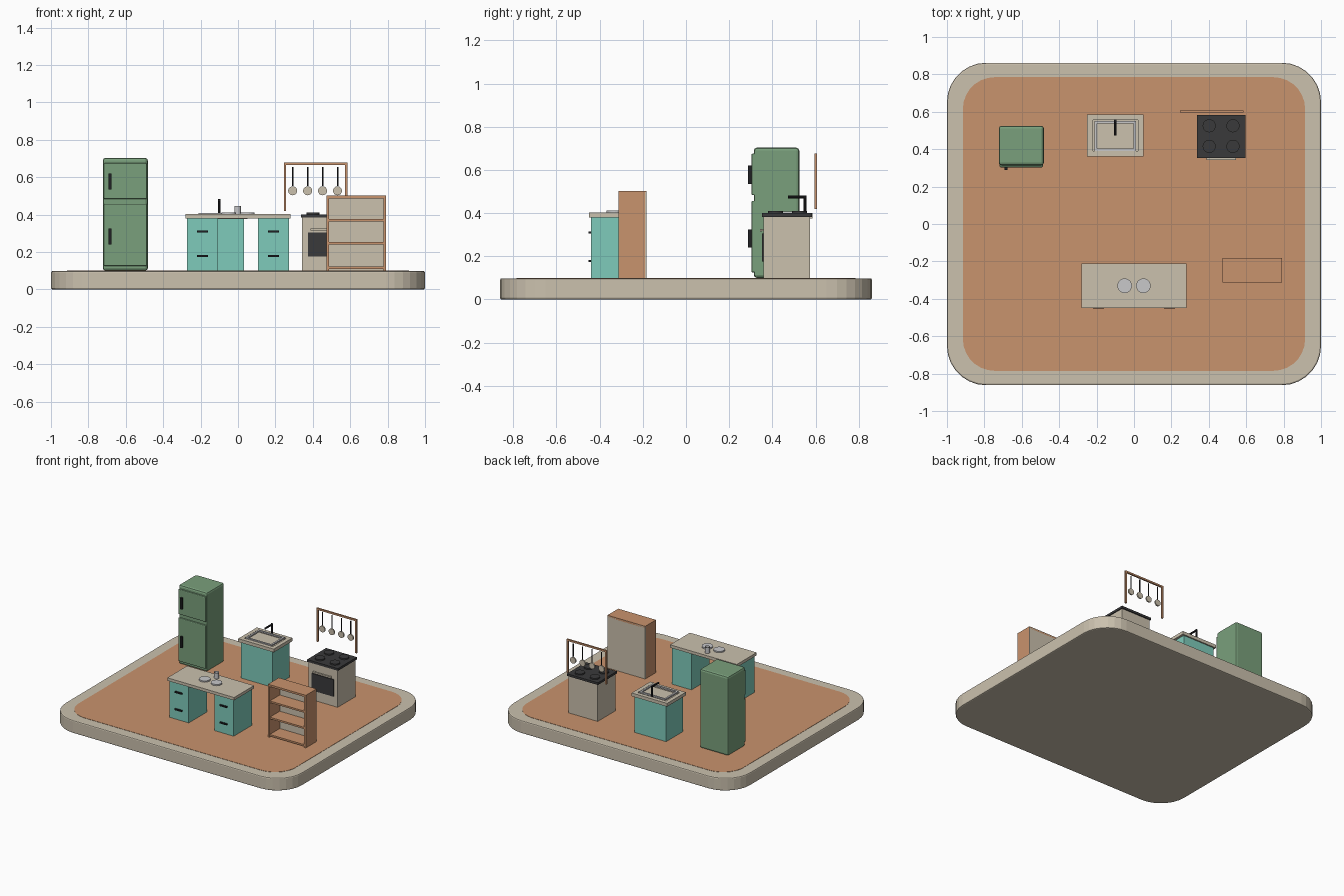
import bpy, bmesh, math
from mathutils import Matrix

if "Cube" in bpy.data.objects:
    bpy.data.objects.remove(bpy.data.objects["Cube"])


def mat(name, r, g, b):
    m = bpy.data.materials.new(name)
    lin = [(c / 255 / 12.92) if c < 11 else ((c / 255 + 0.055) / 1.055) ** 2.4 for c in (r, g, b)]
    m.diffuse_color = (*lin, 1)
    m.use_nodes = True
    m.node_tree.nodes["Principled BSDF"].inputs["Base Color"].default_value = m.diffuse_color
    return m


BEIGE = mat("beige", 203, 193, 174)
ORANGE = mat("terracotta", 201, 147, 109)
GREEN = mat("fridge green", 122, 160, 124)
TEAL = mat("teal", 127, 203, 187)
DARK = mat("charcoal", 58, 58, 59)
BLACK = mat("black", 32, 32, 35)
GREY = mat("light grey", 200, 200, 202)


def finish(name, bm, m):
    me = bpy.data.meshes.new(name)
    bmesh.ops.recalc_face_normals(bm, faces=bm.faces)
    bm.to_mesh(me)
    bm.free()
    me.materials.append(m)
    ob = bpy.data.objects.new(name, me)
    bpy.context.collection.objects.link(ob)
    return ob


def box(name, x, y, z, m, bevel=0, seg=2):
    """Box given by its (min, max) range on each axis."""
    bm = bmesh.new()
    bmesh.ops.create_cube(bm, size=1)
    for v in bm.verts:
        v.co = [r[0] if c < 0 else r[1] for c, r in zip(v.co, (x, y, z))]
    if bevel:
        bmesh.ops.bevel(bm, geom=bm.edges[:], offset=bevel, segments=seg, affect='EDGES', profile=0.5)
    return finish(name, bm, m)


def disc(name, x, y, z, r, h, m, sides=24, caps=True, axis='Z'):
    """Cylinder centred on the point."""
    bm = bmesh.new()
    bmesh.ops.create_cone(bm, cap_ends=caps, segments=sides, radius1=r, radius2=r, depth=h)
    rot = {'Z': Matrix(), 'Y': Matrix.Rotation(math.pi / 2, 4, 'X')}[axis]
    bmesh.ops.transform(bm, matrix=Matrix.Translation((x, y, z)) @ rot, verts=bm.verts)
    return finish(name, bm, m)


def slab(name, hx, hy, r, z0, z1, m, bevel=0, seg=7):
    """Rounded rectangle plate."""
    bm = bmesh.new()
    vs = []
    for q, (sx, sy) in enumerate(((1, 1), (-1, 1), (-1, -1), (1, -1))):
        for i in range(seg + 1):
            a = math.pi / 2 * (q + i / seg)
            vs.append(bm.verts.new((sx * (hx - r) + r * math.cos(a), sy * (hy - r) + r * math.sin(a), z0)))
    f = bm.faces.new(vs)
    ex = bmesh.ops.extrude_face_region(bm, geom=[f])
    top = [g for g in ex['geom'] if isinstance(g, bmesh.types.BMVert)]
    bmesh.ops.translate(bm, verts=top, vec=(0, 0, z1 - z0))
    if bevel:
        rim = [e for e in bm.edges if abs(e.verts[0].co.z - e.verts[1].co.z) < 1e-6]
        bmesh.ops.bevel(bm, geom=rim, offset=bevel, segments=2, affect='EDGES', profile=0.5)
    return finish(name, bm, m)


# Base and floor
slab("base", 1.0, 0.862, 0.21, 0, 0.098, BEIGE, 0.008)
slab("floor", 0.915, 0.785, 0.17, 0.092, 0.1, ORANGE)

# Fridge
box("fridge_body", (-0.723, -0.482), (0.314, 0.525), (0.1, 0.703), GREEN, 0.014)
for nm, z, hz in (("upper", (0.483, 0.675), (0.535, 0.62)), ("lower", (0.125, 0.457), (0.24, 0.325))):
    box("fridge_%s_door" % nm, (-0.718, -0.487), (0.303, 0.325), z, GREEN, 0.006)
    box("fridge_%s_handle" % nm, (-0.692, -0.676), (0.288, 0.305), hz, BLACK)

# Sink cabinet with a shallow basin sunk in the worktop
box("sink_cabinet", (-0.235, 0.033), (0.37, 0.575), (0.1, 0.378), TEAL)
bm = bmesh.new()
bmesh.ops.create_cube(bm, size=1)
for v in bm.verts:
    v.co = [r[0] if c < 0 else r[1] for c, r in zip(v.co, ((-0.25, 0.05), (0.36, 0.585), (0.375, 0.4)))]
bm.normal_update()
top = [f for f in bm.faces if f.normal.z > 0.9]
bmesh.ops.inset_region(bm, faces=top, thickness=0.042)
ex = bmesh.ops.extrude_face_region(bm, geom=top)
bmesh.ops.translate(bm, verts=[g for g in ex['geom'] if isinstance(g, bmesh.types.BMVert)], vec=(0, 0, -0.015))
bmesh.ops.delete(bm, geom=top, context='FACES')
finish("sink_worktop", bm, BEIGE)
for nm, x, y in (("left", (-0.21, -0.197), (0.39, 0.55)), ("right", (-0.003, 0.01), (0.39, 0.55)),
                 ("front", (-0.197, -0.003), (0.39, 0.403)), ("back", (-0.197, -0.003), (0.537, 0.55))):
    box("sink_rim_" + nm, x, y, (0.398, 0.408), GREY)
disc("faucet_post", -0.1, 0.552, 0.44, 0.007, 0.084, BLACK, 10)
disc("faucet_spout", -0.1, 0.515, 0.475, 0.007, 0.085, BLACK, 10, axis='Y')

# Stove
box("stove_body", (0.343, 0.59), (0.36, 0.575), (0.1, 0.385), BEIGE)
box("stove_top", (0.336, 0.597), (0.353, 0.583), (0.383, 0.4), DARK)
for i, bx in enumerate((0.402, 0.529)):
    for j, by in enumerate((0.415, 0.525)):
        disc("burner_%d%d" % (i, j), bx, by, 0.402, 0.035, 0.016, DARK)
box("oven_window", (0.375, 0.558), (0.353, 0.362), (0.175, 0.305), DARK)
box("oven_handle", (0.388, 0.545), (0.342, 0.352), (0.314, 0.326), BEIGE)
for x in (0.4, 0.533):
    box("oven_handle_stub", (x - 0.005, x + 0.005), (0.35, 0.362), (0.316, 0.324), BEIGE)

# Utensil rack
for x in (0.245, 0.573):
    box("rack_post", (x, x + 0.012), (0.595, 0.607), (0.42, 0.67), ORANGE)
box("rack_bar", (0.245, 0.585), (0.595, 0.607), (0.664, 0.677), ORANGE)
for i in range(4):
    x = 0.292 + 0.08 * i
    disc("utensil_handle", x, 0.601, 0.603, 0.004, 0.1, BLACK, 8)
    disc("utensil_head", x, 0.601, 0.527, 0.024, 0.01, BEIGE, 20, axis='Y')

# Island
box("island_top", (-0.282, 0.282), (-0.45, -0.21), (0.38, 0.402), BEIGE)
for side, x0 in (("left", -0.272), ("right", 0.108)):
    box("island_cabinet_" + side, (x0, x0 + 0.164), (-0.44, -0.22), (0.1, 0.382), TEAL)
    for z in (0.31, 0.178):
        box("drawer_handle_" + side, (x0 + 0.053, x0 + 0.111), (-0.452, -0.438), (z - 0.005, z + 0.005), BLACK)
for x in (-0.05, 0.05):
    disc("plate", x, -0.33, 0.406, 0.039, 0.012, GREY)
disc("cup", -0.002, -0.255, 0.424, 0.018, 0.046, GREY, 16, caps=False)

# Shelf unit
for x in (0.472, 0.777):
    box("shelf_side", (x, x + 0.014), (-0.312, -0.19), (0.1, 0.5), ORANGE)
box("shelf_back", (0.472, 0.791), (-0.19, -0.182), (0.1, 0.498), BEIGE)
box("shelf_top", (0.472, 0.791), (-0.312, -0.182), (0.487, 0.502), ORANGE)
for z in (0.108, 0.24, 0.364):
    box("shelf_board", (0.486, 0.777), (-0.31, -0.19), (z, z + 0.013), ORANGE)
